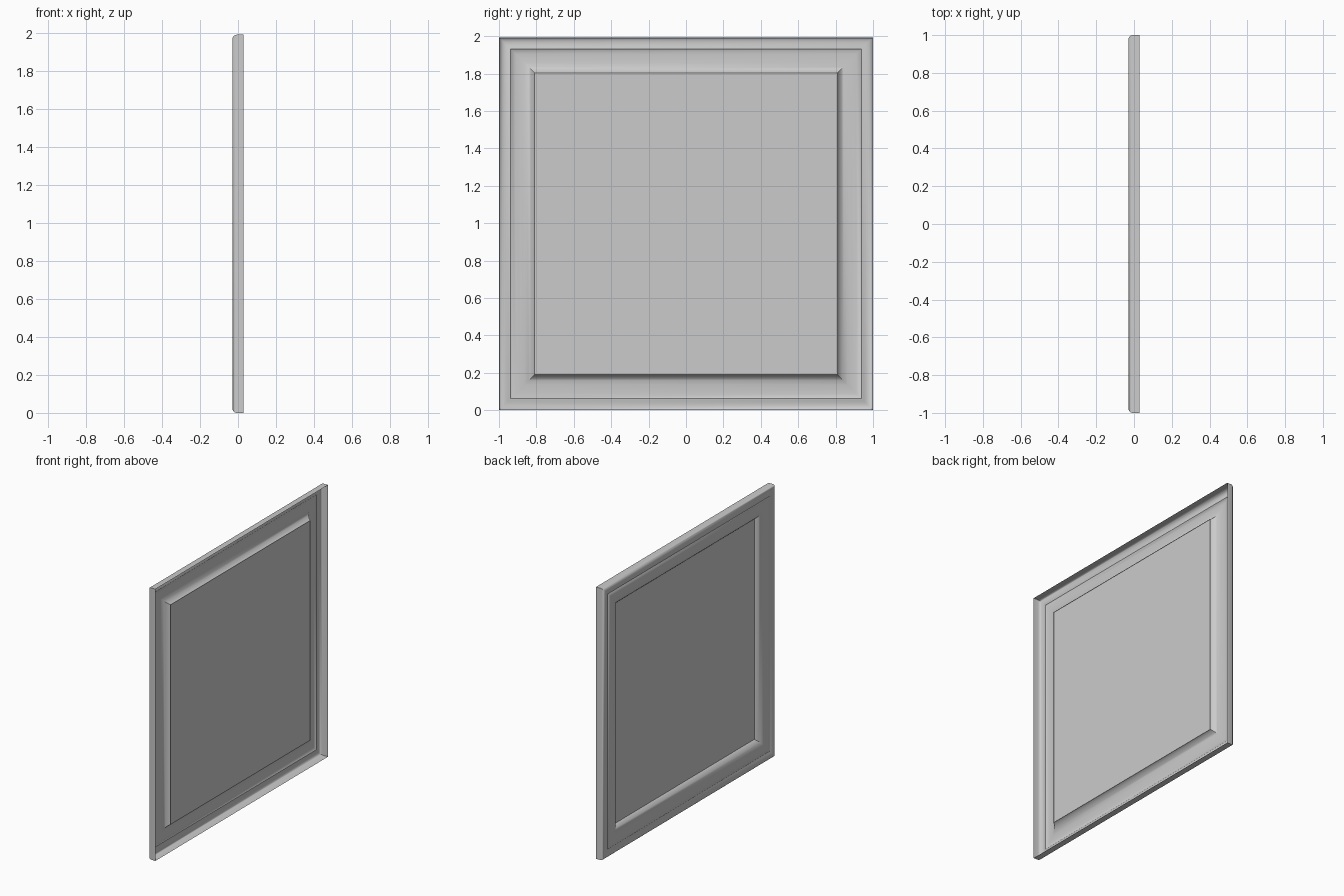
import bpy, bmesh

if "Cube" in bpy.data.objects:
    bpy.data.objects.remove(bpy.data.objects["Cube"])

HALF_Y, HALF_Z, MID_Z = 1.0, 0.9965, 0.9965

# moulding cross-section: (inset from outer edge, depth along x), open at the back
PROFILE = [(0.0, 0.03), (0.0, -0.008), (0.003, -0.018), (0.009, -0.025),
           (0.018, -0.029), (0.028, -0.03), (0.04, -0.028), (0.052, -0.023),
           (0.062, -0.021), (0.067, -0.025), (0.09, -0.027), (0.115, -0.026),
           (0.138, -0.023), (0.145, -0.021), (0.158, -0.016), (0.17, -0.008),
           (0.18, 0.002), (0.187, 0.012), (0.19, 0.02)]


def ring(bm, inset, x):
    """Rectangular loop of four mitred corners."""
    y, z = HALF_Y - inset, HALF_Z - inset
    return [bm.verts.new((x, sy * y, MID_Z + sz * z))
            for sy, sz in ((-1, -1), (1, -1), (1, 1), (-1, 1))]


def make_object(name, bm):
    mesh = bpy.data.meshes.new(name)
    bm.to_mesh(mesh)
    bm.free()
    obj = bpy.data.objects.new(name, mesh)
    bpy.context.collection.objects.link(obj)
    return obj


# moulded picture frame: an open shell swept around the rectangle
bm = bmesh.new()
rings = [ring(bm, d, x) for d, x in PROFILE]
for a, b in zip(rings, rings[1:]):
    for i in range(4):
        j = (i + 1) % 4
        bm.faces.new((a[i], b[i], b[j], a[j]))
frame = make_object("moulded_frame", bm)
bpy.context.view_layer.objects.active = frame
frame.select_set(True)
bpy.ops.object.shade_smooth_by_angle(angle=0.6)

# flat picture panel facing -x
bm = bmesh.new()
bm.faces.new(list(reversed(ring(bm, 0.188, 0.014))))
make_object("picture_panel", bm)
